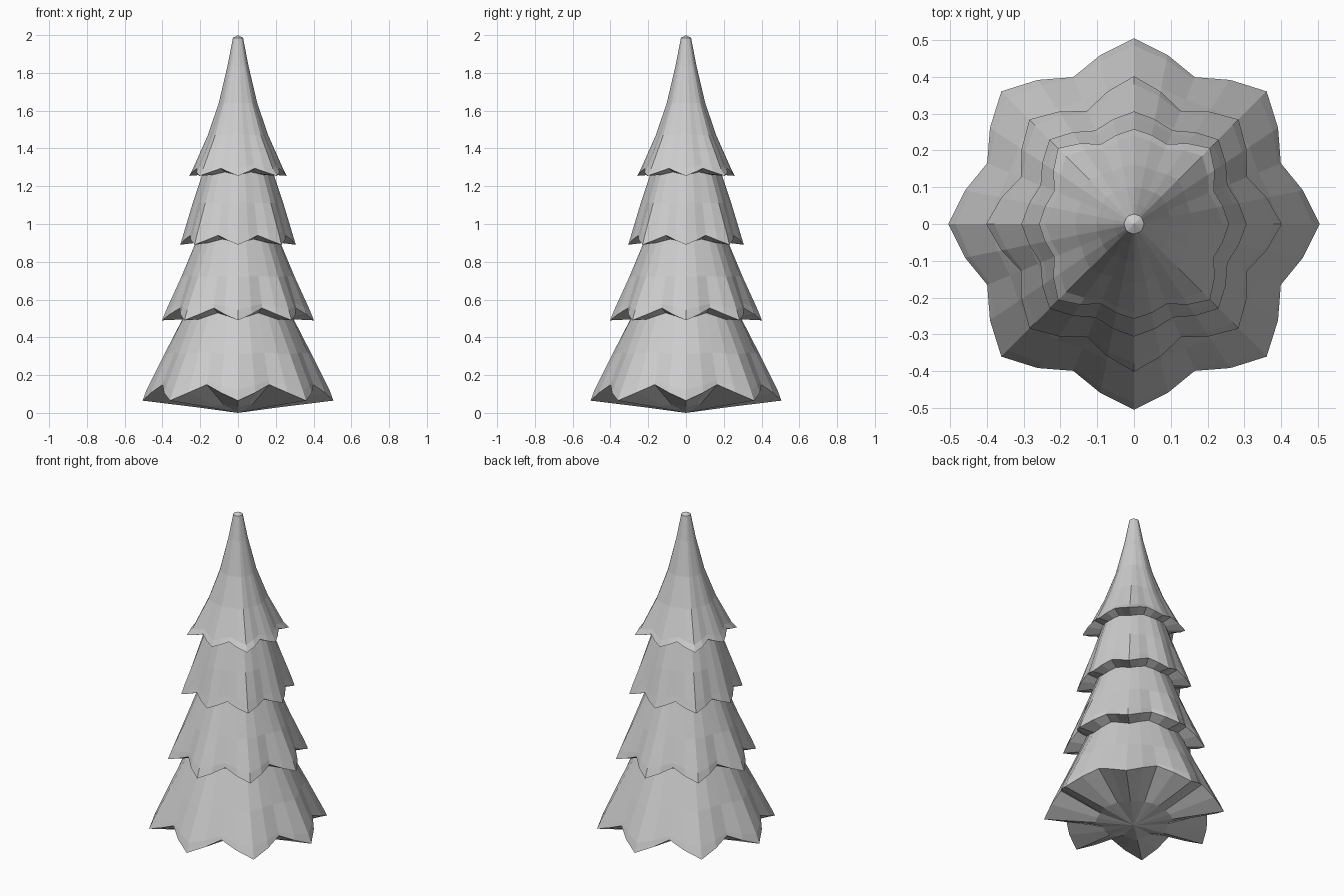
import bpy, bmesh
from math import cos, sin, pi

SEG = 32  # four segments per lobe, eight lobes

# Rings bottom to top: axis-lobe radius, diagonal-lobe radius, valley radius, lobe z, valley z
RINGS = [
    (0.22, 0.22, 0.20, 0.03, 0.045),
    # bottom tier
    (0.505, 0.51, 0.432, 0.065, 0.15),
    (0.485, 0.485, 0.425, 0.12, 0.17),
    (0.39, 0.39, 0.365, 0.31, 0.32),
    (0.295, 0.295, 0.28, 0.495, 0.53),
    # second tier
    (0.402, 0.402, 0.333, 0.49, 0.555),
    (0.38, 0.38, 0.328, 0.545, 0.58),
    (0.30, 0.30, 0.283, 0.72, 0.725),
    (0.225, 0.225, 0.215, 0.90, 0.92),
    # third tier
    (0.306, 0.325, 0.275, 0.89, 0.94),
    (0.288, 0.305, 0.265, 0.95, 0.97),
    (0.24, 0.245, 0.228, 1.11, 1.11),
    (0.19, 0.19, 0.18, 1.26, 1.275),
    # top tier
    (0.258, 0.292, 0.235, 1.255, 1.295),
    (0.24, 0.262, 0.22, 1.29, 1.32),
    (0.16, 0.17, 0.155, 1.47, 1.47),
    (0.102, 0.105, 0.099, 1.64, 1.64),
    (0.055, 0.055, 0.053, 1.84, 1.84),
    (0.027, 0.027, 0.026, 1.985, 1.985),
]


def add_ring(bm, axis_r, diag_r, valley_r, lobe_z, valley_z):
    verts = []
    for i in range(SEG):
        a = 2 * pi * i / SEG
        t = 0.5 + 0.5 * cos(8 * a)            # 1 on a lobe, 0 in a valley
        lobe_r = axis_r if round(a / (pi / 4) + 1e-4) % 2 == 0 else diag_r
        r = valley_r + (lobe_r - valley_r) * t
        z = valley_z + (lobe_z - valley_z) * t
        verts.append(bm.verts.new((r * cos(a), r * sin(a), z)))
    return verts


# Tiered foliage, one continuous scalloped skin
bm = bmesh.new()
rings = [add_ring(bm, *ring) for ring in RINGS]
base = bm.verts.new((0, 0, 0))
tip = bm.verts.new((0, 0, 2))
for i in range(SEG):
    j = (i + 1) % SEG
    bm.faces.new((base, rings[0][j], rings[0][i]))
    for low, high in zip(rings, rings[1:]):
        bm.faces.new((low[i], low[j], high[j], high[i]))
    bm.faces.new((tip, rings[-1][i], rings[-1][j]))
bmesh.ops.recalc_face_normals(bm, faces=bm.faces)

mesh = bpy.data.meshes.new("tree_foliage")
bm.to_mesh(mesh)
bm.free()
tree = bpy.data.objects.new("tree_foliage", mesh)
bpy.context.collection.objects.link(tree)
